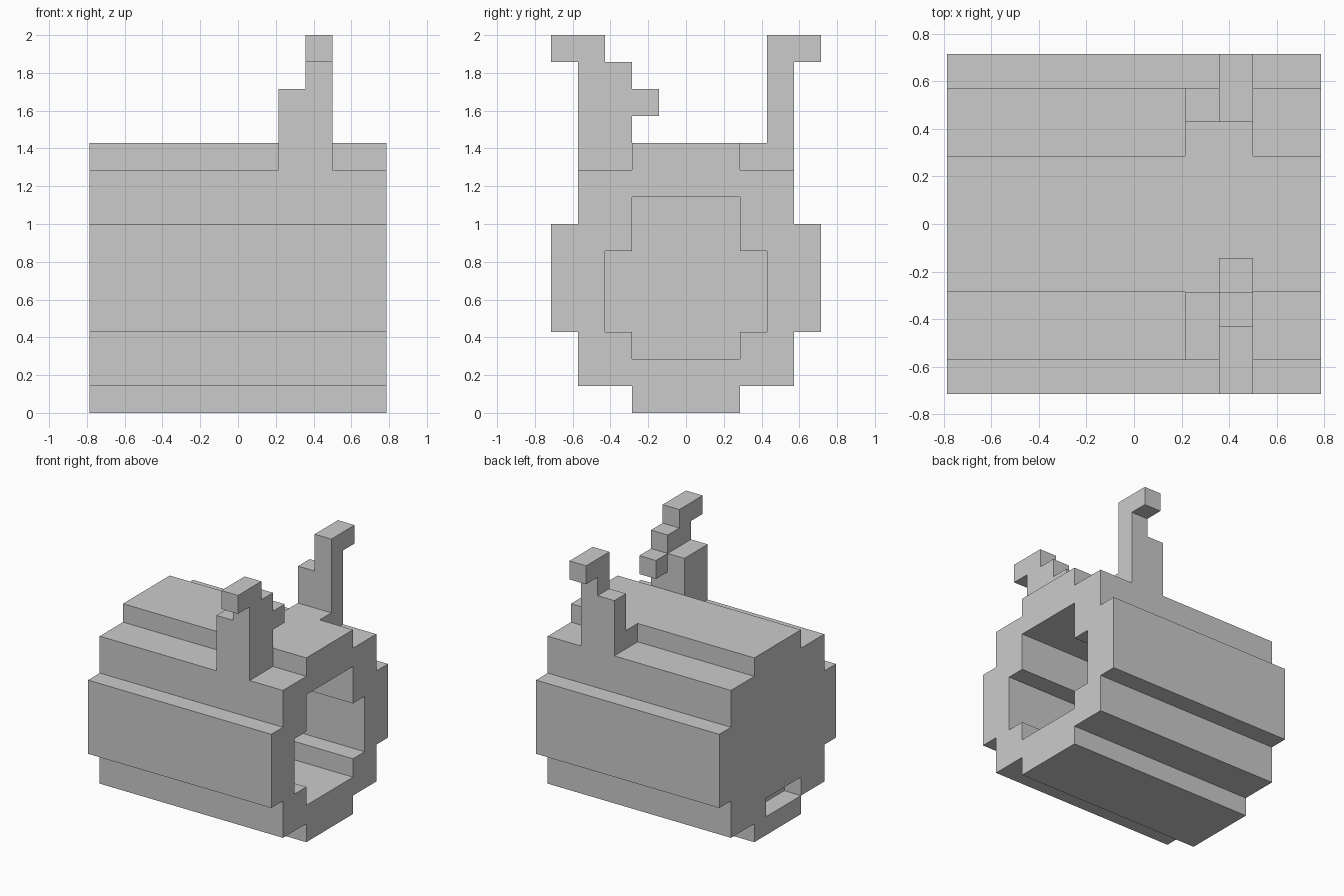
import bpy, bmesh

if "Cube" in bpy.data.objects:
    bpy.data.objects.remove(bpy.data.objects["Cube"])

U = 1 / 7  # one block of the grid


def extrude(name, profile, x0, x1):
    """Extrude a (y, z) outline, given in blocks, along x."""
    bm = bmesh.new()
    face = bm.faces.new([bm.verts.new((x0 * U, y * U, z * U)) for y, z in profile])
    new = bmesh.ops.extrude_face_region(bm, geom=[face])["geom"]
    bmesh.ops.translate(bm, vec=((x1 - x0) * U, 0, 0),
                        verts=[g for g in new if isinstance(g, bmesh.types.BMVert)])
    bmesh.ops.recalc_face_normals(bm, faces=bm.faces)
    mesh = bpy.data.meshes.new(name)
    bm.to_mesh(mesh)
    bm.free()
    obj = bpy.data.objects.new(name, mesh)
    bpy.context.collection.objects.link(obj)
    return obj


def stepped(half):
    """Mirror a right-hand outline across y = 0."""
    return half + [(-y, z) for y, z in reversed(half)]


def rect(y0, y1, z0, z1):
    return [(y0, z0), (y1, z0), (y1, z1), (y0, z1)]


def cut(obj, cutter):
    cutter.hide_render = True
    cutter.hide_viewport = True
    mod = obj.modifiers.new(cutter.name, 'BOOLEAN')
    mod.operation = 'DIFFERENCE'
    mod.solver = 'EXACT'
    mod.object = cutter


# Stepped barrel body
body = extrude("body", stepped([(2, 0), (2, 1), (4, 1), (4, 3), (5, 3), (5, 7),
                                (4, 7), (4, 9), (2, 9), (2, 10)]), -5.5, 5.5)

# Hollow, open on the right end
cut(body, extrude("cavity_cutter", stepped([(2, 2), (2, 3), (3, 3), (3, 6), (2, 6), (2, 8)]),
                  -4.5, 6.5))

# Shallow slot low in the closed left end
cut(body, extrude("slot_cutter", rect(-2, 1, 1, 2), -6.5, -4.5))

# Front hook with inner peg, and its brace
extrude("front_hook", [(-4, 9), (-2, 9), (-2, 11), (-1, 11), (-1, 12), (-2, 12), (-2, 13),
                       (-3, 13), (-3, 14), (-5, 14), (-5, 13), (-4, 13)], 2.5, 3.5)
extrude("front_brace", rect(-4, -2, 9, 12), 1.5, 2.5)

# Back hook and its brace, both on a low foot
extrude("back_hook", [(3, 9), (4, 9), (4, 13), (5, 13), (5, 14), (3, 14)], 2.5, 3.5)
extrude("back_brace", rect(3, 4, 9, 12), 1.5, 2.5)
extrude("back_foot", rect(2, 3, 9, 10), 1.5, 3.5)
